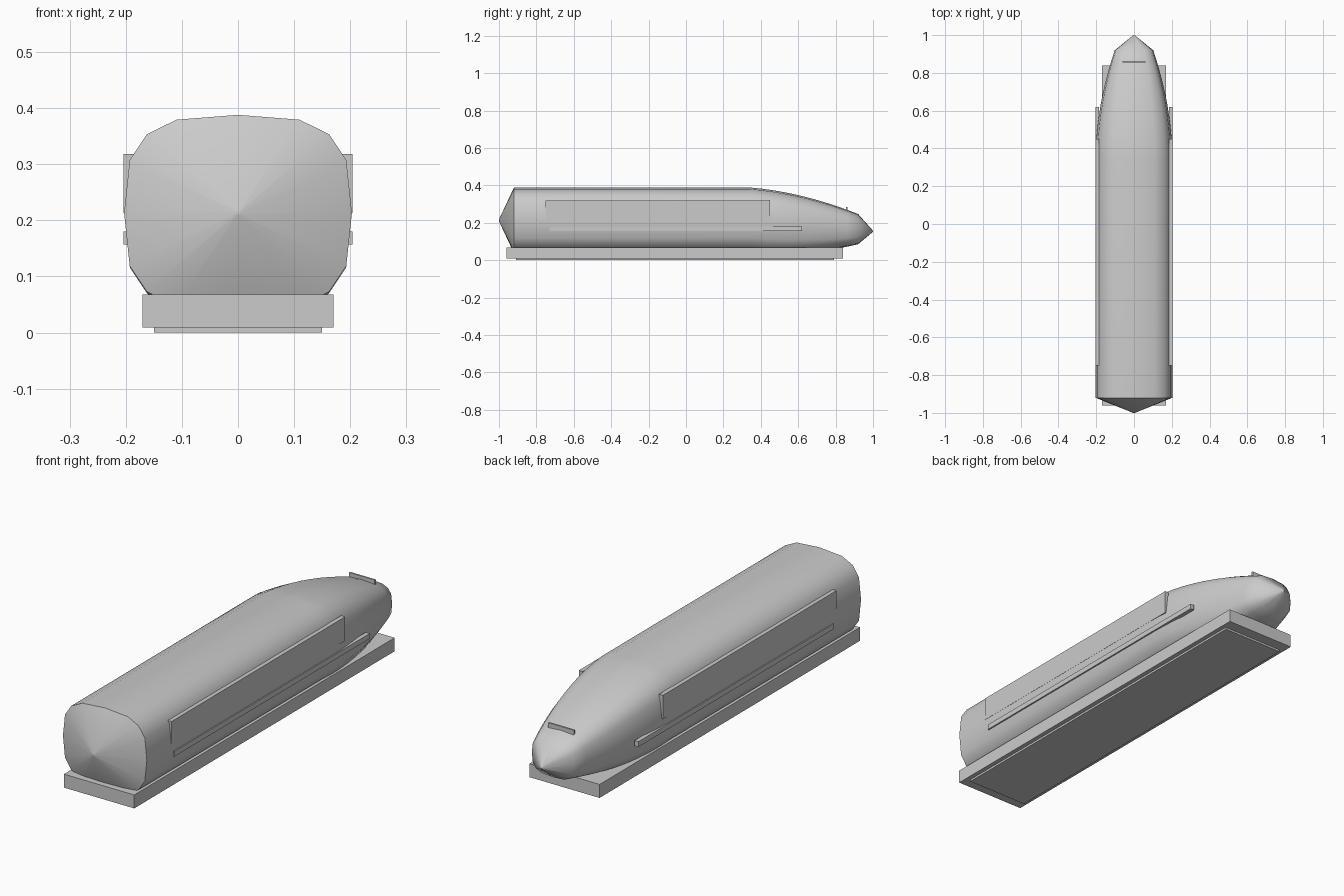
import bpy
import bmesh
import math
from mathutils import Matrix, Vector

cube = bpy.data.objects.get("Cube")
if cube:
    bpy.data.objects.remove(cube, do_unlink=True)

# One grey for the whole model
grey = bpy.data.materials.new("plain_grey")
grey.use_nodes = True
colour = (0.6, 0.6, 0.6, 1)
grey.diffuse_color = colour
grey.node_tree.nodes["Principled BSDF"].inputs["Base Color"].default_value = colour


def finish(bm, name):
    bmesh.ops.recalc_face_normals(bm, faces=bm.faces)
    mesh = bpy.data.meshes.new(name)
    bm.to_mesh(mesh)
    bm.free()
    mesh.materials.append(grey)
    obj = bpy.data.objects.new(name, mesh)
    bpy.context.collection.objects.link(obj)
    return obj


def box(name, low, high):
    low, high = Vector(low), Vector(high)
    bm = bmesh.new()
    bmesh.ops.create_cube(bm, size=1, matrix=Matrix.Translation((low + high) / 2)
                          @ Matrix.Diagonal((*(high - low), 1)))
    return finish(bm, name)


def rounded(value):
    return math.copysign(abs(value) ** 0.64, value)


# Body: rounded-square rings (y, centre height, half width, half height)
SIDES = 16
WIDTH, HEIGHT, MIDDLE = 0.203, 0.175, 0.213
NOSE_START, NOSE_END, STEPS = 0.35, 0.92, 10
rings = [(-1, MIDDLE, 0.005, 0.005), (-0.92, MIDDLE, WIDTH, HEIGHT)]
for i in range(STEPS + 1):
    t = i / STEPS
    bend = t ** 1.9
    rings.append((NOSE_START + (NOSE_END - NOSE_START) * t, MIDDLE - 0.047 * t,
                  WIDTH - 0.101 * bend, HEIGHT - 0.094 * bend))
rings.append((1, 0.155, 0.003, 0.003))

bm = bmesh.new()
loops = []
for y, z, w, h in rings:
    angles = [math.tau * k / SIDES for k in range(SIDES)]
    loops.append([bm.verts.new((w * rounded(math.cos(a)), y, z + h * rounded(math.sin(a))))
                  for a in angles])
for a, b in zip(loops, loops[1:]):
    for k in range(SIDES):
        n = (k + 1) % SIDES
        bm.faces.new((a[k], a[n], b[n], b[k]))
bm.faces.new(loops[0])
bm.faces.new(loops[-1])
body = finish(bm, "train_body")
bpy.ops.object.select_all(action="DESELECT")
body.select_set(True)
bpy.context.view_layer.objects.active = body
bpy.ops.object.shade_smooth_by_angle(angle=math.radians(40))

# Underframe and the thin plate beneath it
box("underframe", (-0.17, -0.96, 0.009), (0.17, 0.84, 0.068))
box("bottom_plate", (-0.15, -0.91, 0), (0.15, 0.79, 0.009))

# Window bands and lower stripes on both sides
for side, s in (("left", 1), ("right", -1)):
    inner, outer = sorted((0.185 * s, 0.2038 * s))
    box(side + "_window_band", (inner, -0.75, 0.213), (outer, 0.45, 0.318))
    box(side + "_stripe", (inner, -0.73, 0.157), (outer, 0.62, 0.18))

# Small bar across the nose
box("nose_bar", (-0.062, 0.856, 0.25), (0.062, 0.864, 0.285))
